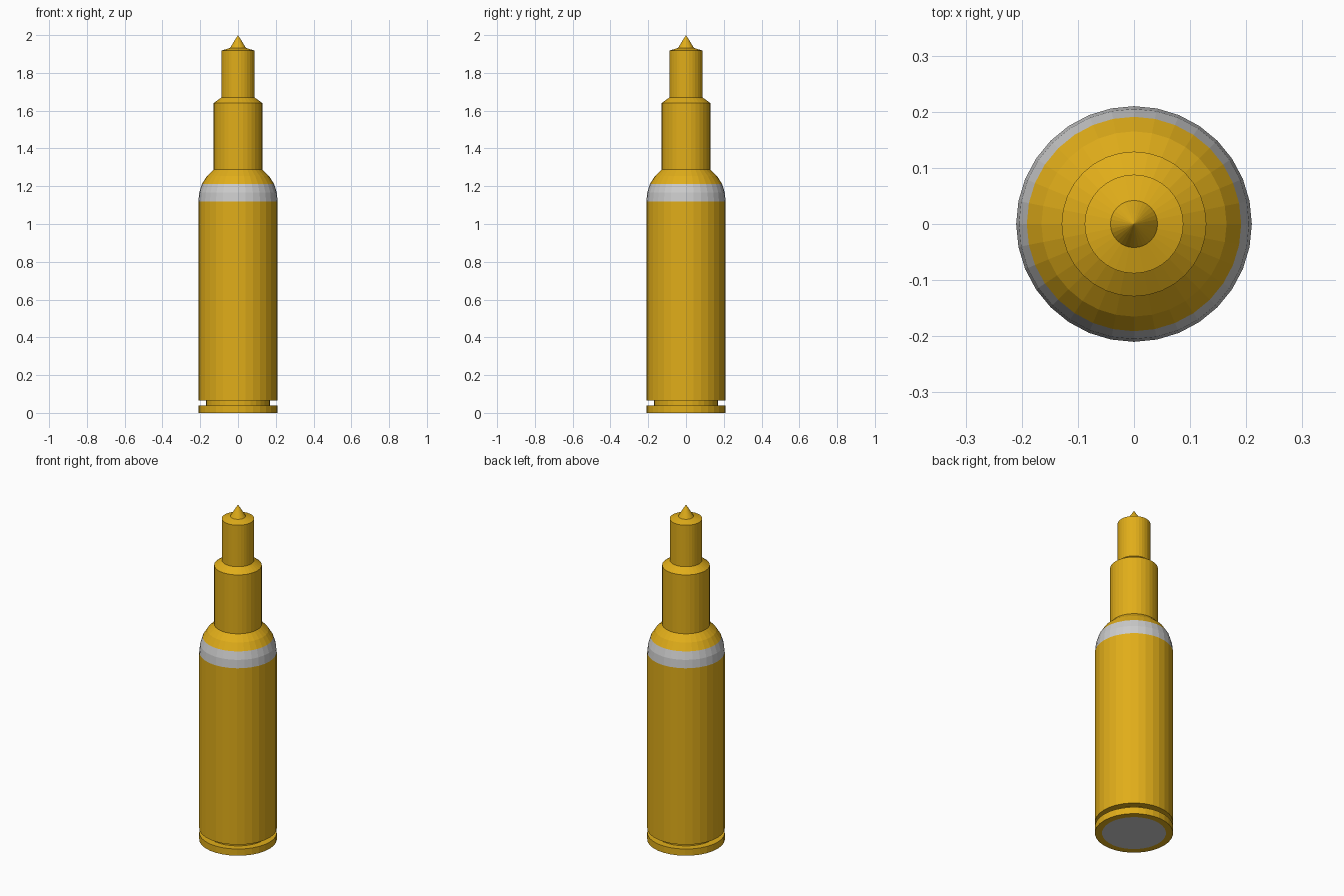
import bpy, bmesh
from math import cos, sin, tau

if "Cube" in bpy.data.objects:
    bpy.data.objects.remove(bpy.data.objects["Cube"])

SIDES = 32
brass = bpy.data.materials.new("brass")
brass.diffuse_color = (0.75, 0.42, 0.01, 1)
brass.use_nodes = True
brass.node_tree.nodes["Principled BSDF"].inputs["Base Color"].default_value = brass.diffuse_color


def lathe(name, profile, material=None, sides=SIDES):
    """Revolve (radius, z) points round z; zero radius makes a pole."""
    bm = bmesh.new()
    rings = []
    for r, z in profile:
        if r == 0:
            rings.append([bm.verts.new((0, 0, z))] * sides)
        else:
            rings.append([bm.verts.new((r * cos(tau * i / sides), r * sin(tau * i / sides), z))
                          for i in range(sides)])
    for low, high in zip(rings, rings[1:]):
        for i in range(sides):
            j = (i + 1) % sides
            quad = [low[i], low[j], high[j], high[i]]
            bm.faces.new(list(dict.fromkeys(quad)))
    mesh = bpy.data.meshes.new(name)
    bm.to_mesh(mesh)
    bm.free()
    obj = bpy.data.objects.new(name, mesh)
    bpy.context.collection.objects.link(obj)
    if material:
        mesh.materials.append(material)
    return obj


# grey disc set in the underside
lathe("base_disc", [(0, 0), (0.172, 0)])

# rim, groove and long straight body
lathe("casing", [(0.172, 0), (0.21, 0), (0.21, 0.04), (0.17, 0.04),
                 (0.17, 0.066), (0.21, 0.066), (0.21, 1.12)], brass)

# grey band where the shoulder starts to curve
lathe("shoulder_band", [(0.21, 1.12), (0.205, 1.168), (0.191, 1.212)])

# rounded shoulder
lathe("shoulder", [(0.191, 1.212), (0.165, 1.253), (0.129, 1.288)], brass)

# stepped neck
lathe("neck", [(0.129, 1.288), (0.129, 1.64), (0.088, 1.67),
               (0.088, 1.918), (0.042, 1.932)], brass)

# pointed tip
lathe("tip", [(0.042, 1.932), (0.019, 1.97), (0, 2.0)], brass)
